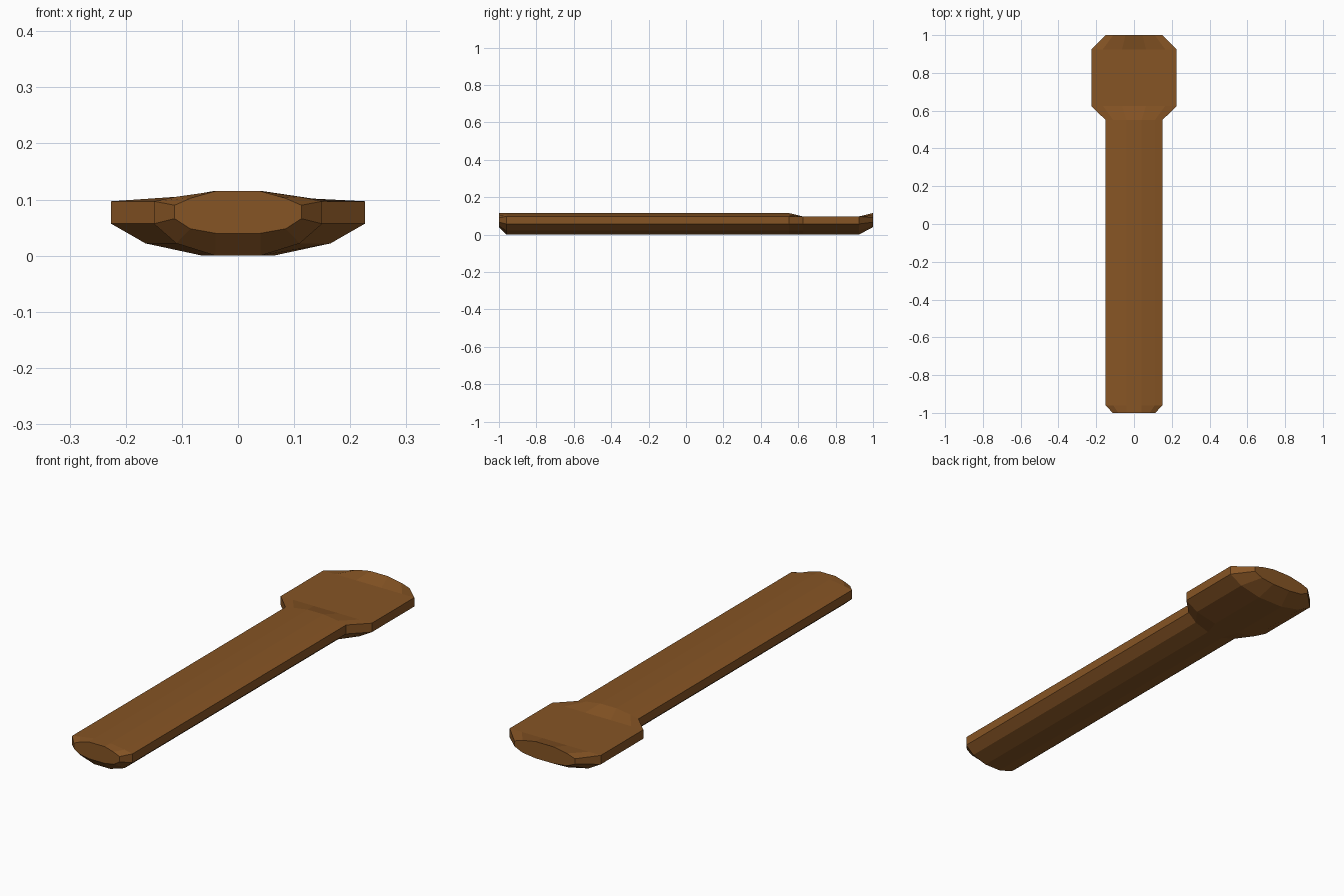
import bpy, bmesh

if "Cube" in bpy.data.objects:
    bpy.data.objects.remove(bpy.data.objects["Cube"])

wood = bpy.data.materials.new("brown wood")
wood.diffuse_color = (0.24, 0.09, 0.018, 1)
wood.use_nodes = True
wood.node_tree.nodes["Principled BSDF"].inputs["Base Color"].default_value = wood.diffuse_color


def section(bottom, top):
    """Full ring from right-half points, bottom centre up and top edge inward."""
    half = bottom + top
    return half + [(-x, z) for x, z in reversed(half)]


# Cross-sections (x, z): narrow ends, handle and flat-topped head
butt = section([(0.04, 0.04), (0.085, 0.048), (0.113, 0.066)],
               [(0.113, 0.09), (0.083, 0.103), (0.04, 0.115)])
handle = section([(0.04, 0.0), (0.11, 0.022), (0.15, 0.057)],
                 [(0.15, 0.097), (0.11, 0.105), (0.04, 0.115)])
head = section([(0.063, 0.0), (0.165, 0.022), (0.226, 0.057)],
               [(0.226, 0.097), (0.165, 0.097), (0.063, 0.097)])
tip = section([(0.045, 0.04), (0.11, 0.048), (0.15, 0.066)],
              [(0.15, 0.09), (0.11, 0.103), (0.045, 0.115)])

stations = [(-1.0, butt), (-0.96, handle), (0.55, handle),
            (0.625, head), (0.925, head), (1.0, tip)]

# Loft the carved bar through the stations
bm = bmesh.new()
rings = [[bm.verts.new((x, y, z)) for x, z in sec] for y, sec in stations]
for a, b in zip(rings, rings[1:]):
    n = len(a)
    for i in range(n):
        j = (i + 1) % n
        bm.faces.new((a[i], a[j], b[j], b[i]))
bm.faces.new(rings[0])
bm.faces.new(rings[-1])
bmesh.ops.recalc_face_normals(bm, faces=bm.faces)

mesh = bpy.data.meshes.new("wooden_bar")
bm.to_mesh(mesh)
bm.free()
mesh.materials.append(wood)
bpy.context.collection.objects.link(bpy.data.objects.new("wooden_bar", mesh))
